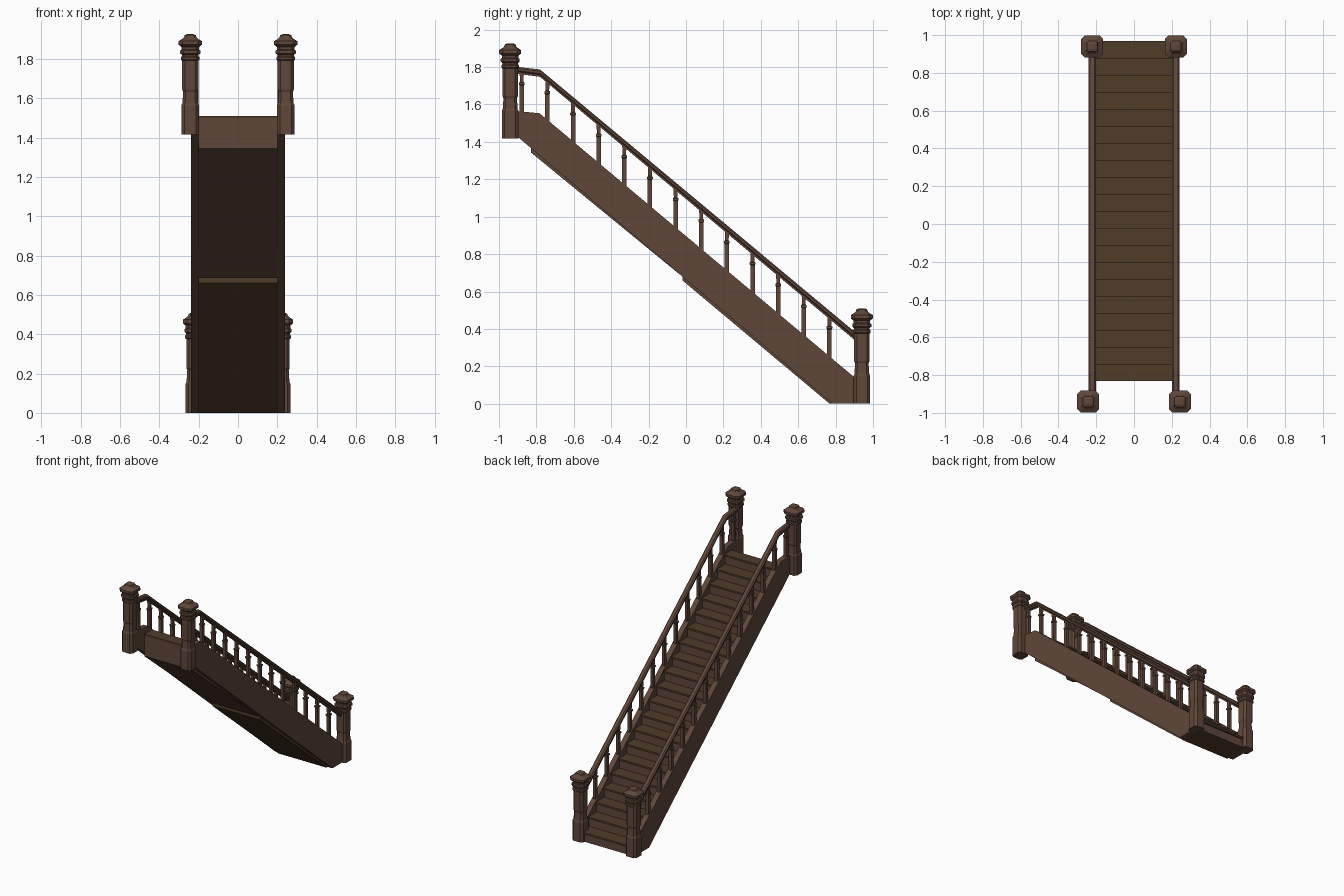
import bpy, bmesh
from mathutils import Vector

if "Cube" in bpy.data.objects:
    bpy.data.objects.remove(bpy.data.objects["Cube"])


def material(name, rgb):
    m = bpy.data.materials.new(name)
    m.diffuse_color = (*rgb, 1)
    m.use_nodes = True
    m.node_tree.nodes["Principled BSDF"].inputs["Base Color"].default_value = m.diffuse_color
    return m


WOOD = material("brown_wood", (0.115, 0.062, 0.041))
TREAD = material("tread_wood", (0.08, 0.045, 0.022))


def finish(name, bm, *mats):
    bmesh.ops.recalc_face_normals(bm, faces=bm.faces[:])
    me = bpy.data.meshes.new(name)
    bm.to_mesh(me)
    bm.free()
    for m in mats:
        me.materials.append(m)
    ob = bpy.data.objects.new(name, me)
    bpy.context.collection.objects.link(ob)
    return ob


def skin(bm, rings):
    """Join rings of points with quads and cap both ends."""
    loops = [[bm.verts.new(p) for p in r] for r in rings]
    n = len(loops[0])
    for a, b in zip(loops, loops[1:]):
        for i in range(n):
            bm.faces.new((a[i], a[(i + 1) % n], b[(i + 1) % n], b[i]))
    bm.faces.new(loops[0])
    bm.faces.new(loops[-1])


def side_profile(bm, pts, x0, x1):
    """Extrude a (y, z) outline across x."""
    skin(bm, [[(x, y, z) for y, z in pts] for x in (x0, x1)])


def turned(bm, x, y, z0, rings, chamfer=0.0):
    """Stack square (or corner-cut) sections given as (height, half width)."""
    out = []
    for h, r in rings:
        c = r * (1 - chamfer)
        if chamfer:
            sec = [(r, -c), (r, c), (c, r), (-c, r), (-r, c), (-r, -c), (-c, -r), (c, -r)]
        else:
            sec = [(r, -r), (r, r), (-r, r), (-r, -r)]
        out.append([(x + a, y + b, z0 + h) for a, b in sec])
    skin(bm, out)


# Stair layout: 20 steps climbing towards -y
N, RUN, RISE, Y0, HALF = 20, 0.09, 0.0755, 0.97, 0.2
NOSE, THICK = 0.012, 0.013

# Treads
bm = bmesh.new()
for i in range(N):
    yf, z = Y0 - RUN * i, RISE * (i + 1)
    yb = yf - RUN - (NOSE if i < N - 1 else 0)
    side_profile(bm, [(yf, z - THICK), (yf, z), (yb, z), (yb, z - THICK)], -HALF, HALF)
finish("treads", bm, TREAD)


# Stepped bodies of the lower and upper flights
def flight(name, first, last, under):
    pts = []
    for i in range(first, last):
        yf = Y0 - RUN * i - NOSE
        yb = Y0 - RUN * (i + 1) - (NOSE if i < last - 1 else 0)
        z = RISE * (i + 1) - THICK
        if i > first or first == 0:
            pts.append((yf, RISE * i - (THICK if i else 0)))
        pts += [(yf, z), (yb, z)]
    bm = bmesh.new()
    side_profile(bm, pts + under, -HALF, HALF)
    ob = finish(name, bm, WOOD, TREAD)
    return ob


lower = flight("lower_flight", 0, 11, [(-0.02, 0.66), (0.768, 0)])
for p in lower.data.polygons:
    if p.normal.z < -0.1 or p.normal.y < -0.5:
        p.material_index = 1
flight("upper_flight", 11, N, [(-0.83, 1.344), (-0.032, 0.69)])

# Side stringers
for s, side in ((-1, "left"), (1, "right")):
    bm = bmesh.new()
    side_profile(bm, [(0.93, 0.0), (0.93, 0.117), (0.89, 0.15), (-0.783, 1.553),
                      (-0.92, 1.566), (-0.92, 1.444), (0.783, 0.0)], s * 0.2, s * 0.24)
    finish(side + "_stringer", bm, WOOD)

# Handrails, bending level near the top
RAIL = [(-0.012, -0.036), (0.012, -0.036), (0.012, -0.026), (0.02, -0.02),
        (0.02, -0.008), (0.012, 0), (-0.012, 0), (-0.02, -0.008), (-0.02, -0.02), (-0.012, -0.026)]
for s, side in ((-1, "left"), (1, "right")):
    bm = bmesh.new()
    skin(bm, [[(s * 0.22 + a, y, z + b * k) for a, b in RAIL]
              for y, z, k in ((0.92, 0.37, 1.25), (-0.78, 1.787, 1.1), (-0.92, 1.803, 1.0))])
    finish(side + "_handrail", bm, WOOD)

# Balusters
for s, side in ((-1, "left"), (1, "right")):
    bm = bmesh.new()
    for i in range(13):
        y = 0.767 - 0.1371 * i
        if y > -0.78:
            zb = 0.15 + (0.89 - y) * 0.8386 - 0.01
            zt = 0.395 + (0.89 - y) * 0.8335 - 0.025
        else:
            zb, zt = 1.553, 1.777
        h = zt - zb
        turned(bm, s * 0.22, y, zb, [
            (0, 0.012), (h - 0.075, 0.012), (h - 0.071, 0.015), (h - 0.06, 0.015),
            (h - 0.056, 0.0095), (h, 0.0115)])
    finish(side + "_balusters", bm, WOOD)

# Newel posts
POST = [(0, 0.045), (0.147, 0.045), (0.158, 0.040), (0.215, 0.036), (0.228, 0.041),
        (0.375, 0.041), (0.38, 0.047), (0.392, 0.047), (0.397, 0.042), (0.405, 0.042),
        (0.412, 0.051), (0.426, 0.051), (0.431, 0.044), (0.445, 0.045), (0.456, 0.059),
        (0.474, 0.059), (0.486, 0.040), (0.494, 0.032), (0.505, 0.028), (0.51, 0.014)]
for s, side in ((-1, "left"), (1, "right")):
    for end, x, y, z in (("lower", 0.222, 0.94, 0.0), ("upper", 0.243, -0.94, 1.417)):
        bm = bmesh.new()
        turned(bm, s * x, y, z, POST, 0.35)
        finish(f"{end}_{side}_newel_post", bm, WOOD)
